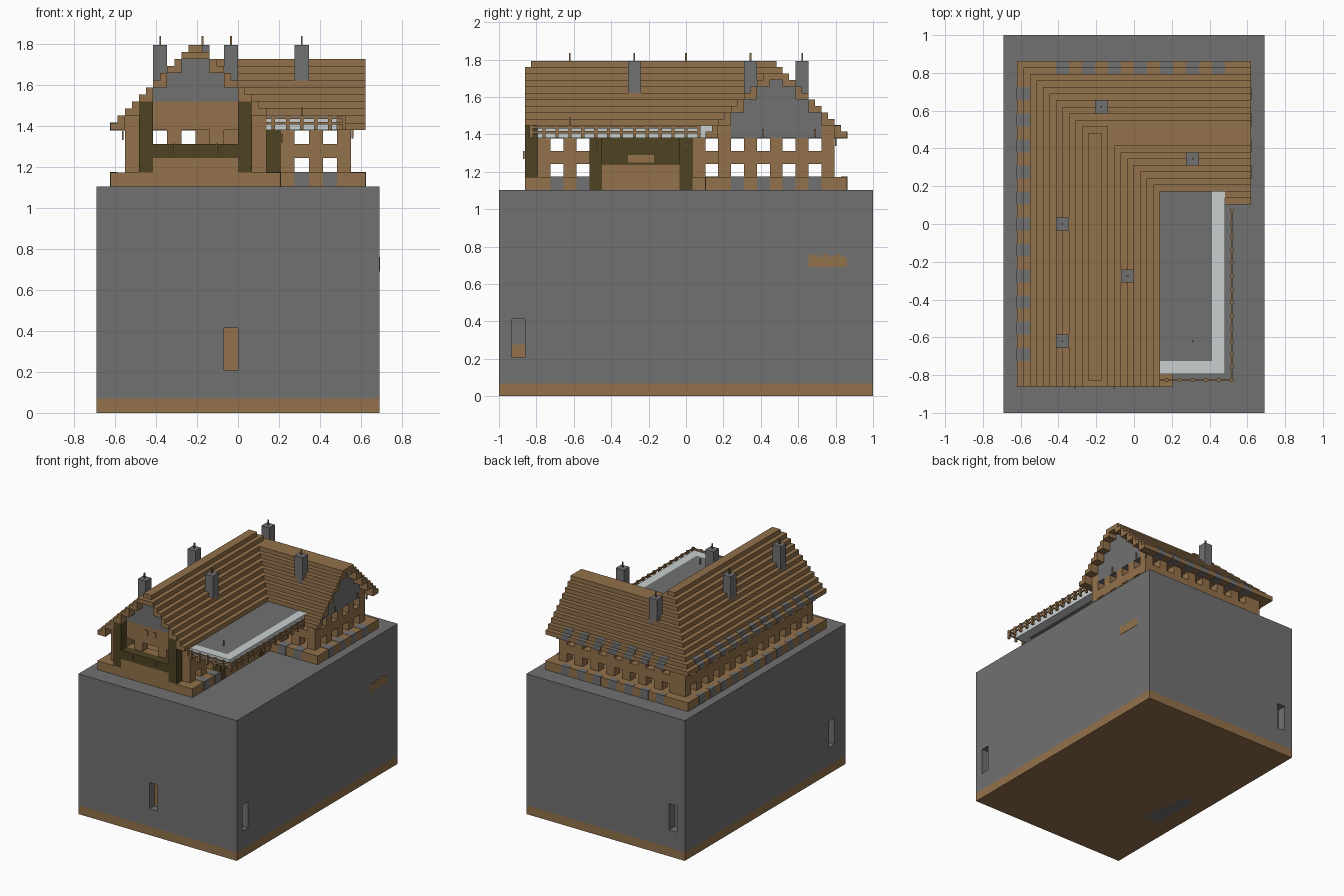
import bpy, bmesh

if "Cube" in bpy.data.objects:
    bpy.data.objects.remove(bpy.data.objects["Cube"])

U = 2 / 29                      # one building block


def mat(name, col):
    m = bpy.data.materials.new(name)
    m.diffuse_color = (*col, 1)
    m.use_nodes = True
    m.node_tree.nodes["Principled BSDF"].inputs["Base Color"].default_value = m.diffuse_color
    return m


BROWN = mat("timber brown", (0.29, 0.165, 0.07))
GRAY = mat("stone gray", (0.165, 0.165, 0.165))
OLIVE = mat("dark olive wood", (0.075, 0.055, 0.016))
WHITE = mat("pale stone", (0.58, 0.62, 0.63))


def part(name, boxes, material):
    """One object from boxes (x0,x1,y0,y1,z0,z1) in block units."""
    bm = bmesh.new()
    for x0, x1, y0, y1, z0, z1 in boxes:
        if x1 <= x0 or y1 <= y0 or z1 <= z0:
            continue
        v = [bm.verts.new(((x - 10) * U, (y - 14.5) * U, z * U))
             for z in (z0, z1) for x, y in ((x0, y0), (x1, y0), (x1, y1), (x0, y1))]
        for f in ((3, 2, 1, 0), (4, 5, 6, 7), (0, 1, 5, 4), (1, 2, 6, 5), (2, 3, 7, 6), (3, 0, 4, 7)):
            bm.faces.new([v[i] for i in f])
    me = bpy.data.meshes.new(name)
    bm.to_mesh(me)
    bm.free()
    me.materials.append(material)
    ob = bpy.data.objects.new(name, me)
    bpy.context.collection.objects.link(ob)
    return ob


# ground block with four niches
part("ground_bottom", [(0, 20, 0, 29, 0, 1)], BROWN)
ground = part("ground_stone", [(0, 20, 0, 29, 1, 16)], GRAY)
cutter = part("niche_cutter", [(9, 10, -1, 1, 3, 6), (19, 21, 1, 2, 3, 6),
                               (1, 2, 28, 30, 3, 6), (-1, 1, 2, 3, 3, 6)], GRAY)
cutter.hide_render = True
mod = ground.modifiers.new("niches", 'BOOLEAN')
mod.object = cutter
mod.operation = 'DIFFERENCE'
mod.solver = 'EXACT'
bpy.context.view_layer.objects.active = ground
bpy.ops.object.modifier_apply(modifier=mod.name)
bpy.data.objects.remove(cutter)
part("niche_backs", [(9, 10, 0.9, 1, 3, 6), (19, 19.1, 1, 2, 3, 4)], BROWN)
part("side_plate", [(19.95, 20.03, 24, 27, 10, 10.8)]
     + [(19.95, 20.03, 24 + i, 24.6 + i, 10.8, 11) for i in range(3)], BROWN)
part("bottom_plate", [(2, 5, 9, 15, 0, 0.02)], GRAY)

# plinth, gray under each window
part("plinth", [(1, 13, 2, 27, 16, 17), (13, 19, 16, 27, 16, 17)], BROWN)
E = 0.03
LEFT = list(range(4, 25, 2))
BACK = list(range(4, 17, 2))
spots = [(1 - E, 1.5, y, y + 1, 16, 17 + E) for y in LEFT]
spots += [(x, x + 1, 26.5, 27 + E, 16, 17 + E) for x in BACK]
spots += [(18, 19 + E, y, y + 1, 16, 17 + E) for y in (18, 20, 22, 24)]
spots += [(x, x + 1, 16 - E, 17, 16, 17 + E) for x in (14, 16)]
spots += [(12, 13 + E, y, y + 1, 16, 17 + E) for y in (4, 6)]
part("plinth_stones", spots, GRAY)


# walls with two rows of window openings
def wall(axis, pos, a, b, wins, top=20):
    out = []

    def add(s, e, z0, z1):
        out.append((s, e, pos, pos + 1, z0, z1) if axis == 'x' else (pos, pos + 1, s, e, z0, z1))
    add(a, b, 18, 19)
    add(a, b, 20, top)
    edges = [a] + [v for w in sorted(wins) for v in (w, w + 1)] + [b]
    for s, e in zip(edges[::2], edges[1::2]):
        add(s, e, 17, 18)
        add(s, e, 19, 20)
    return out


walls = wall('y', 2, 3, 26, LEFT, 21) + wall('x', 25, 2, 18, BACK, 21)
walls += wall('y', 17, 17, 26, (18, 20, 22, 24)) + wall('x', 17, 12, 18, (14, 16), 21)
walls += wall('y', 11, 3, 8, (4, 6), 21) + wall('y', 11, 14, 18, (16,), 21)
walls += [(2, 12, 3, 4, 17, 19)]
walls += [(s, e, 3, 4, 19, 20) for s, e in ((2, 4), (5, 6), (8, 9), (10, 12))]
part("walls", walls, BROWN)
part("attic_floor", [(3, 11, 4, 25, 20, 20.3), (11, 17, 18, 25, 20, 20.3)], BROWN)

# front and side gables, one column per block
fb, fg, sg = [], [], []
for i in range(2, 12):
    t = 20 + min(i - 1, 12 - i)
    fb.append((i, i + 1, 3, 4, 20, min(t, 22)))
    fg.append((i, i + 1, 3, 4, 22, t))
for j in range(17, 26):
    sg.append((17, 18, j, j + 1, 20, min(20 + min(j - 16, 26 - j), 24.5)))
part("front_gable_timber", fb, BROWN)
part("front_gable_stone", fg, GRAY)
part("side_gable_stone", sg, GRAY)
part("gable_shutters", [(x, x + 0.4, 2.92, 3, 21, 21.6) for x in (6.3, 7.3)], BROWN)

# front porch and side bay
part("porch_pillars", [(x, x + 1, 2, 3, 17, 22) for x in (3, 10)], OLIVE)
part("porch_beam", [(4, 10, 2, 3, 18, 19)], OLIVE)
part("porch_base", [(4, 10, 2, 3, 17, 18)], BROWN)
part("bay_pillars", [(12, 13.02, y, y + 1, 16, 20) for y in (7, 14)], OLIVE)
part("bay_wall", [(11.5, 12.5, 8, 14, 18, 20)], OLIVE)
part("bay_base", [(11, 13.01, 8, 14, 16, 18)], BROWN)
part("bay_sign", [(12.4, 12.6, 10, 12, 18.1, 18.7)], BROWN)

# stepped roof, half block per step
roof = []
for k in range(12):
    h = k / 2
    z0, z1 = 20 + k // 2, 20.5 + h
    if k == 11:                                              # main ridge
        roof.append((6.5, 7.5, 2.5, 21.5, z0, z1))
        continue
    roof.append((1 + h, 1.5 + h, 2, 27 - h, z0, z1))         # left slope
    if k >= 2:                                               # inner slope
        roof.append((12.5 - h, 13 - h, 2, 22 if k == 10 else 16.5 + h, z0, z1))
    roof.append((1 + h, 8 if k == 10 else 19, 26.5 - h, 27 - h, z0, z1))   # back slope
    if k < 10:                                               # back wing, inner slope
        roof.append((17 if k < 2 else 12.5 - h, 19, 16 + h, 16.5 + h, z0, z1))
roof.append((8, 19, 21, 22, 24.5, 25))                       # back wing ridge
roof.append((6.5, 7.5, 2, 2.5, 25, 25.5))
part("roof", roof, BROWN)
eave = []
for k in range(2):
    h = k / 2
    eave += [(1 + h - E, 1.5 + h, y, y + 1, 20 - E, 20.5 + h + E) for y in LEFT]
    eave += [(x, x + 1, 26.5 - h, 27 - h + E, 20 - E, 20.5 + h + E) for x in BACK]
part("eave_stones", eave, GRAY)

# chimneys
chim = [(4, 14), (4, 5), (7, 23), (14, 19), (9, 10)]
part("chimneys", [(x, x + 1, y, y + 1, 22, 26) for x, y in chim], GRAY)

# terrace with pale edge and railing
part("terrace_floor", [(12, 16, 4, 17, 20, 21)], GRAY)
part("terrace_edge", [(12, 17, 3, 4, 20, 21), (16, 17, 4, 17, 20, 21)], WHITE)
posts = [(x + 0.5, 2.5) for x in range(12, 18)] + [(17.5, y + 0.5) for y in range(3, 16)]
rail = [(x - .125, x + .125, y - .125, y + .125, 20, 21) for x, y in posts]
for z in (20.375, 20.75):
    rail += [(12, 17.5, 2.44, 2.56, z, z + .19), (17.44, 17.56, 2.5, 15.5, z, z + .19)]
part("terrace_railing", rail, BROWN)

# torches on chimneys, terrace and pillars
T = 0.0625
sticks = [(x + .5, y + .5, 26) for x, y in chim] + [(14.5, 5.5, 21)]
sticks += [(5.5, 1.92, 18.4), (8.5, 1.92, 18.4), (13.1, 7.5, 19.1), (13.1, 14.5, 19.1),
           (1.85, 3.5, 19.3), (18.1, 26.1, 19.4), (18.1, 20.5, 20.1), (18.1, 24.5, 20.1)]
part("torches", [(x - T, x + T, y - T, y + T, z, z + .62) for x, y, z in sticks], BROWN)
